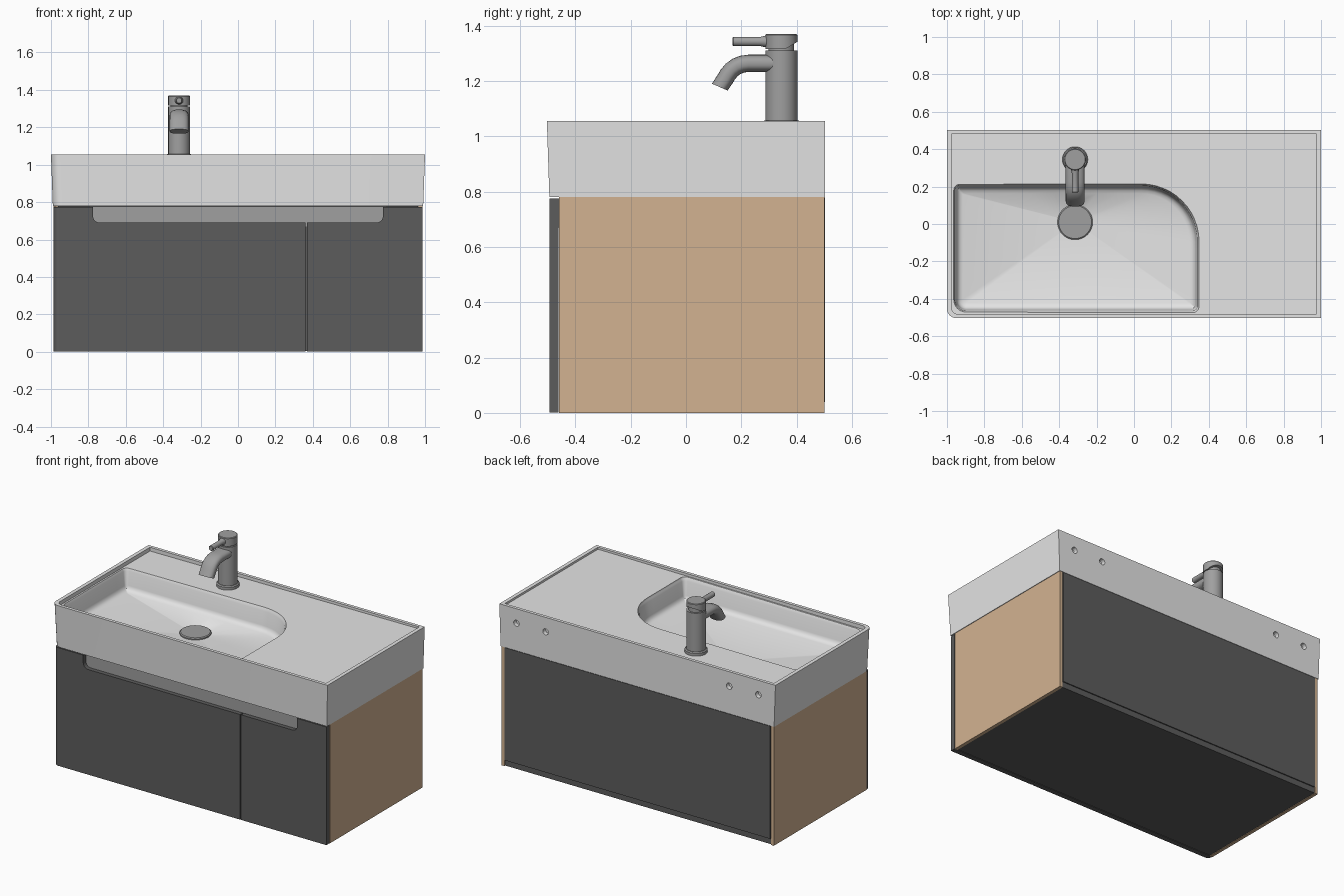
import bpy, bmesh, math
from mathutils import Vector

if "Cube" in bpy.data.objects:
    bpy.data.objects.remove(bpy.data.objects["Cube"])


def material(name, rgb):
    m = bpy.data.materials.new(name)
    m.diffuse_color = (*rgb, 1)
    m.use_nodes = True
    m.node_tree.nodes["Principled BSDF"].inputs["Base Color"].default_value = m.diffuse_color
    return m


CERAMIC = material("white ceramic", (0.78, 0.78, 0.78))
WOOD = material("light wood", (0.65, 0.45, 0.285))
DARK = material("dark grey lacquer", (0.107, 0.107, 0.107))
METAL = material("grey metal", (0.35, 0.35, 0.35))


def outline(corners, arc=8, split=1):
    """2D loop with right-angle corners (x, y, radius); straights cut into `split` parts."""
    arcs = []
    for i, (x, y, r) in enumerate(corners):
        p = Vector((x, y))
        u = (Vector(corners[i - 1][:2]) - p).normalized()
        v = (Vector(corners[(i + 1) % len(corners)][:2]) - p).normalized()
        if r == 0:
            arcs.append([p])
            continue
        c = p + r * (u + v)
        angles = [math.pi / 2 * k / arc for k in range(arc + 1)]
        arcs.append([c - r * (v * math.cos(t) + u * math.sin(t)) for t in angles])
    pts = []
    for i, a in enumerate(arcs):
        nxt = arcs[(i + 1) % len(arcs)][0]
        pts += a + [a[-1].lerp(nxt, k / split) for k in range(1, split)]
    return pts


def at_z(pts, z):
    return [(p[0], p[1], z) for p in pts]


def circle(cx, cy, z, r, n=48):
    return [(cx + r * math.cos(2 * math.pi * k / n), cy + r * math.sin(2 * math.pi * k / n), z)
            for k in range(n)]


def circle_xz(cx, y, cz, r, n=24):
    return [(x, y, z) for x, z, _ in circle(cx, cz, 0, r, n)]


def loft(name, loops, mat, smooth=True):
    bm = bmesh.new()
    rings = [[bm.verts.new(p) for p in loop] for loop in loops]
    n = len(rings[0])
    for a, b in zip(rings, rings[1:]):
        for k in range(n):
            bm.faces.new((a[k], a[(k + 1) % n], b[(k + 1) % n], b[k]))
    bm.faces.new(rings[0])
    bm.faces.new(rings[-1])
    bmesh.ops.recalc_face_normals(bm, faces=bm.faces)
    me = bpy.data.meshes.new(name)
    bm.to_mesh(me)
    bm.free()
    me.materials.append(mat)
    ob = bpy.data.objects.new(name, me)
    bpy.context.collection.objects.link(ob)
    if smooth:
        shade(ob)
    return ob


def shade(ob):
    bpy.ops.object.select_all(action='DESELECT')
    ob.select_set(True)
    bpy.context.view_layer.objects.active = ob
    bpy.ops.object.shade_smooth_by_angle(angle=math.radians(30))


def box(name, x0, x1, y0, y1, z0, z1, mat):
    base = [(x0, y0), (x1, y0), (x1, y1), (x0, y1)]
    return loft(name, [at_z(base, z0), at_z(base, z1)], mat, False)


def cut(target, cutter):
    mod = target.modifiers.new("cut", 'BOOLEAN')
    mod.operation = 'DIFFERENCE'
    mod.solver = 'EXACT'
    mod.object = cutter
    bpy.context.view_layer.objects.active = target
    bpy.ops.object.modifier_apply(modifier=mod.name)
    bpy.data.objects.remove(cutter)


# Washbasin block with a rounded front left corner and tapered sides
def slab(x, front, back, r):
    return outline([(-x, front, r), (x, front, 0), (x, back, 0), (-x, back, 0)])


basin = loft("basin", [at_z(slab(0.99, -0.494, 0.503, 0.05), 0.78),
                       at_z(slab(1.0, -0.503, 0.503, 0.05), 1.055)], CERAMIC)

# Shallow deck recess inside the rim, falling gently to the left
deck = slab(0.975, -0.482, 0.482, 0.035)
cut(basin, loft("deck_cutter", [[(p.x, p.y, 1.036 + 0.006 * p.x) for p in deck],
                                at_z(deck, 1.2)], CERAMIC))

# Bowl with one large rounded corner and a floor that falls to the drain
DX, DY = -0.315, 0.01


def bowl(i):
    x0, x1, y0, y1 = -0.957 + i, 0.338 - i, -0.464 + i, 0.205 - i
    r = max(0.025 - i, 0.006)
    return outline([(x0, y0, max(0.06 - i, 0.02)), (x1, y0, r),
                    (x1, y1, 0.3 - i), (x0, y1, r)], 12, 8)


steps = [(1.2, -0.01), (1.038, -0.01), (1.028, -0.006), (1.015, 0), (0.925, 0.008),
         (0.908, 0.014), (0.897, 0.026), (0.892, 0.042)]
loops = [at_z(bowl(i), z) for z, i in steps]
ring = []
for x, y, z in loops[-1]:
    a = math.atan2(y - DY, x - DX)
    ring.append((DX + 0.1 * math.cos(a), DY + 0.1 * math.sin(a), 0.848))
cut(basin, loft("bowl_cutter", loops + [ring], CERAMIC))

# Wall fixing holes in the back of the basin
for x in (-0.876, -0.665, 0.665, 0.876):
    cut(basin, loft("hole_cutter", [circle_xz(x, 0.475, 0.96, 0.02),
                                    circle_xz(x, 0.55, 0.96, 0.02)], CERAMIC))
shade(basin)

# Drain cover
loft("drain_cover", [circle(DX, DY, 0.845, 0.094), circle(DX, DY, 0.855, 0.094),
                     circle(DX, DY, 0.86, 0.088)], METAL)

# Cabinet body, back panel and wooden sides
box("cabinet_body", -0.966, 0.966, -0.458, 0.496, 0.003, 0.777, DARK)
box("back_panel", -0.962, 0.962, 0.49, 0.503, 0.04, 0.778, DARK)
for side, s in (("left", -1), ("right", 1)):
    xs = sorted((s * 0.965, s * 0.986))
    box(side + "_side_panel", xs[0], xs[1], -0.459, 0.5, 0, 0.78, WOOD)


# Front panels with the handle notch along the top
def front(name, corners):
    pts = outline(corners)
    return loft(name, [[(p.x, y, p.y) for p in pts] for y in (-0.494, -0.461)], DARK)


door = front("wide_front", [(-0.986, 0.002, 0), (0.362, 0.002, 0), (0.362, 0.69, 0),
                            (-0.775, 0.69, 0.035), (-0.775, 0.775, 0), (-0.986, 0.775, 0)])
front("narrow_front", [(0.368, 0.002, 0), (0.986, 0.002, 0), (0.986, 0.775, 0),
                       (0.775, 0.775, 0), (0.775, 0.69, 0.035), (0.368, 0.69, 0)])

# Round the outer left edge of the wide front
bm = bmesh.new()
bm.from_mesh(door.data)
edge = [e for e in bm.edges if all(v.co.x < -0.98 and v.co.y < -0.49 for v in e.verts)]
bmesh.ops.bevel(bm, geom=edge, offset=0.03, segments=8, profile=0.5, affect='EDGES')
bm.to_mesh(door.data)
bm.free()
shade(door)

# Metal grip strip behind the notch
box("grip_strip", -0.79, 0.79, -0.466, -0.457, 0.67, 0.776, METAL)

# Tap: foot, body, neck and cap
TX, TY = -0.315, 0.345
loft("tap_foot", [circle(TX, TY, 1.02, 0.068), circle(TX, TY, 1.052, 0.068),
                  circle(TX, TY, 1.058, 0.062)], METAL)
loft("tap_body", [circle(TX, TY, 1.04, 0.058), circle(TX, TY, 1.31, 0.058)], METAL)
loft("tap_neck", [circle(TX, TY, 1.3, 0.046), circle(TX, TY, 1.345, 0.046)], METAL)
underside = [(x, y, 1.316 + 0.6 * max(0, y - 0.36)) for x, y, _ in circle(TX, TY, 0, 0.058)]
loft("tap_cap", [underside, circle(TX, TY, 1.366, 0.058), circle(TX, TY, 1.37, 0.054)], METAL)

# Lever
loft("tap_lever", [circle_xz(TX, 0.168, 1.343, 0.014), circle_xz(TX, 0.172, 1.343, 0.017),
                   circle_xz(TX, 0.27, 1.343, 0.017), circle_xz(TX, 0.3, 1.343, 0.024)], METAL)

# Flattened spout swept along a bent path (y, z)
path = [Vector(p) for p in ((0.33, 1.264), (0.225, 1.264), (0.203, 1.261), (0.183, 1.253),
                            (0.165, 1.24), (0.151, 1.223), (0.141, 1.205), (0.122, 1.178))]
path[-2] = Vector((0.142, 1.208))
rings = []
for i, p in enumerate(path):
    t = (path[min(i + 1, len(path) - 1)] - path[max(i - 1, 0)]).normalized()
    if i == len(path) - 1:
        t = Vector((-0.4, -0.917))
    nrm = Vector((t.y, -t.x))
    ring = []
    for k in range(32):
        a = 2 * math.pi * k / 32
        c, s = math.cos(a), math.sin(a)
        w = math.copysign(abs(c) ** 0.8, c) * 0.05
        q = p + nrm * math.copysign(abs(s) ** 0.8, s) * 0.031
        ring.append((TX + w, q.x, q.y))
    rings.append(ring)
loft("tap_spout", rings, METAL)
